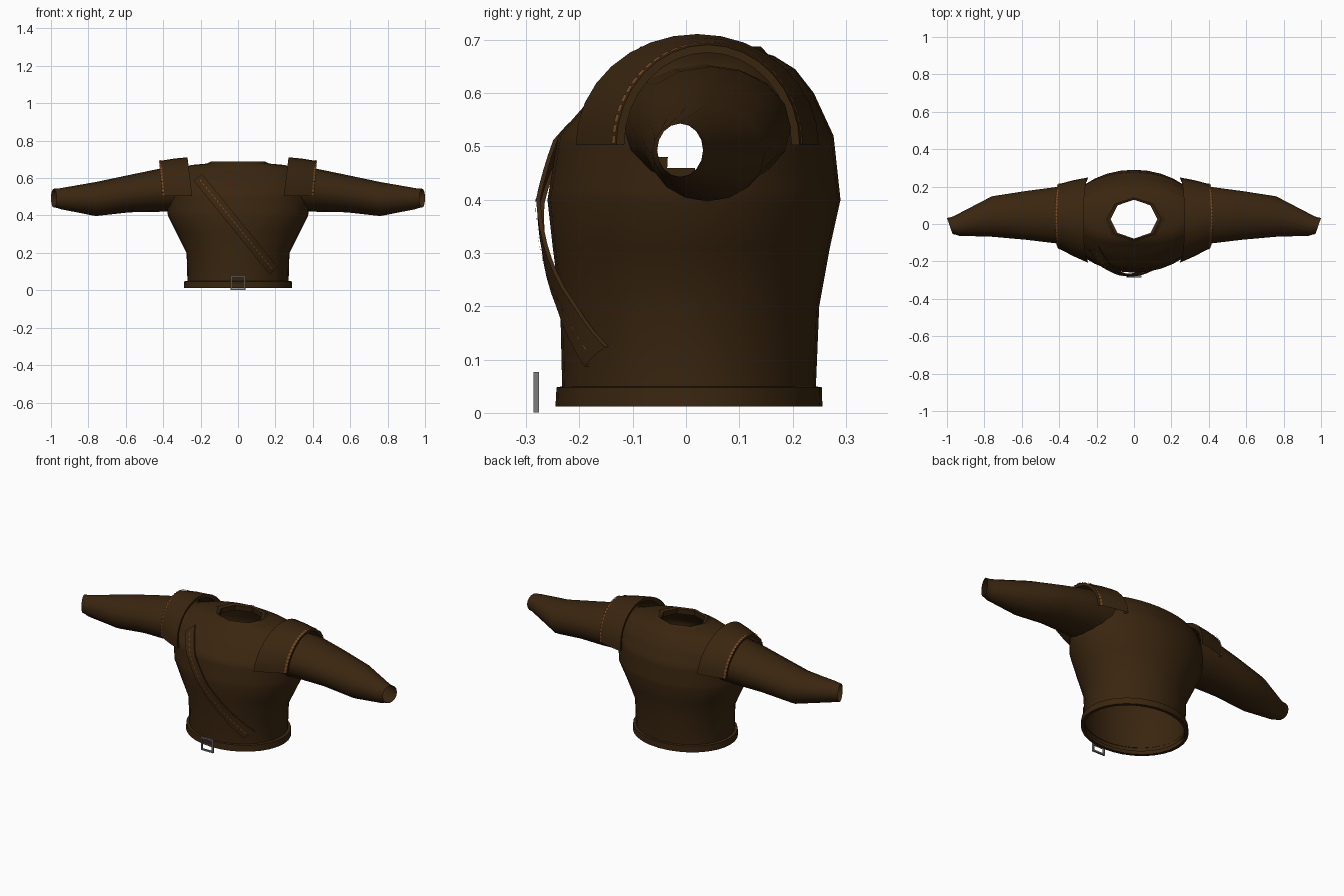
import bpy, bmesh, math
from mathutils import Vector

cube = bpy.data.objects.get("Cube")
if cube:
    bpy.data.objects.remove(cube, do_unlink=True)


def material(name, rgb):
    m = bpy.data.materials.new(name)
    m.use_nodes = True
    m.diffuse_color = (*rgb, 1)
    m.node_tree.nodes["Principled BSDF"].inputs["Base Color"].default_value = (*rgb, 1)
    return m


LEATHER = material("dark leather", (0.042, 0.019, 0.005))
THREAD = material("tan thread", (0.2, 0.07, 0.02))
METAL = material("grey metal", (0.2, 0.2, 0.2))


def finish(name, bm, mat, outward=True, angle=35):
    if outward:
        bmesh.ops.recalc_face_normals(bm, faces=bm.faces)
    me = bpy.data.meshes.new(name)
    bm.to_mesh(me)
    bm.free()
    me.materials.append(mat)
    ob = bpy.data.objects.new(name, me)
    bpy.context.collection.objects.link(ob)
    bpy.ops.object.select_all(action="DESELECT")
    ob.select_set(True)
    bpy.context.view_layer.objects.active = ob
    bpy.ops.object.shade_smooth_by_angle(angle=math.radians(angle))
    return ob


def loft(rows, closed=True):
    """Skin a list of point rows with quads."""
    bm = bmesh.new()
    grid = [[bm.verts.new(p) for p in row] for row in rows]
    n = len(grid[0])
    for a, b in zip(grid, grid[1:]):
        for i in range(n if closed else n - 1):
            j = (i + 1) % n
            bm.faces.new((a[i], a[j], b[j], b[i]))
    return bm


def box(bm, center, size):
    r = bmesh.ops.create_cube(bm, size=1)
    for v in r["verts"]:
        v.co = Vector(center) + Vector(c * s for c, s in zip(v.co, size))


# Torso profile: height, half width, front y, back y
TORSO = [(.03, .27, -.232, .243), (.2, .275, -.236, .25), (.31, .33, -.25, .27),
         (.40, .375, -.26, .29), (.52, .39, -.24, .277), (.6, .37, -.17, .24),
         (.645, .33, -.12, .205), (.67, .25, -.10, .165), (.68, .14, -.08, .13)]


def section(z):
    for a, b in zip(TORSO, TORSO[1:]):
        if z <= b[0]:
            t = max(0, (z - a[0]) / (b[0] - a[0]))
            return [p + (q - p) * t for p, q in zip(a[1:], b[1:])]
    return TORSO[-1][1:]


def oval(z, rx, front, back, n=32):
    yc, ry = (front + back) / 2, (back - front) / 2
    return [(rx * math.cos(math.tau * i / n), yc + ry * math.sin(math.tau * i / n), z)
            for i in range(n)]


def front_y(x, z):
    rx, f, b = section(z)
    return (f + b) / 2 - (b - f) / 2 * math.sqrt(max(0, 1 - (x / rx) ** 2))


# Torso, open at neck, hem and both armholes
levels = sorted({r[0] for r in TORSO} | {.42 + .02 * i for i in range(12)})
bm = loft([oval(z, *section(z)) for z in levels])


def in_armhole(v):
    x, y, z = v.co
    return abs(x) > .28 and ((y - .035) / .15) ** 2 + ((z - .54) / .11) ** 2 < .95


bmesh.ops.delete(bm, geom=[f for f in bm.faces if all(map(in_armhole, f.verts))],
                 context="FACES")
finish("torso", bm, LEATHER)

# Folded collar
finish("collar", loft([oval(*r, n=8) for r in
       [(.672, .18, -.10, .155), (.688, .145, -.085, .14),
        (.682, .125, -.078, .13), (.65, .13, -.082, .135)]]), LEATHER, False)

# Belt around the hem
belt = [(.012, .272, -.228, .238), (.012, .29, -.245, .256),
        (.048, .288, -.243, .255), (.05, .27, -.23, .242)]
finish("belt", loft([oval(*r) for r in belt]), LEATHER, False)

# Buckle frame, centre bar and prong
bm = bmesh.new()
for s in (-1, 1):
    box(bm, (s * .035, -.281, .039), (.008, .01, .076))
    box(bm, (0, -.281, .039 + s * .034), (.076, .01, .008))
box(bm, (0, -.281, .04), (.05, .008, .006))
finish("buckle", bm, METAL)

# Chest strap following the body, with a dashed centre seam
START, END = Vector((-.215, .605)), Vector((.19, .105))
ALONG = (END - START).normalized()
ACROSS = Vector((-ALONG.y, ALONG.x))


def on_strap(t, offset, lift):
    p = START.lerp(END, t) + ACROSS * offset
    return (p.x, front_y(p.x, p.y) - lift - .014 * math.sin(math.pi * t), p.y)


STEPS = 18
rows = []
for i in range(STEPS + 1):
    t = i / STEPS
    rows.append([on_strap(t, o, h) for o, h in
                 ((-.029, .0), (-.029, .008), (0, .009), (.029, .008), (.029, .0))])
finish("chest_strap", loft(rows, False), LEATHER)

bm = bmesh.new()
for i in range(26):
    t = (i + .8) / 27
    bm.faces.new([bm.verts.new(on_strap(t + d, o, .0115))
                  for d, o in ((0, -.002), (.02, -.002), (.02, .002), (0, .002))])
finish("strap_stitches", bm, THREAD)

# Sleeve rings: x, centre y, centre z, radius y, radius z, slant
SLEEVE = [(.28, .035, .54, .16, .115, 0), (.42, .047, .535, .15, .115, 0),
          (.58, .046, .517, .13, .1, 0), (.76, .04, .488, .108, .091, 0),
          (.95, -.011, .49, .052, .056, .3), (.965, -.011, .492, .047, .052, .35),
          (.985, -.011, .493, .043, .05, .35)]


def sleeve_ring(side, x, yc, zc, ry, rz, slant, n=16):
    ring = []
    for i in range(n):
        a = math.tau * i / n
        dy = ry * math.cos(a)
        ring.append((side * (x + slant * dy), yc + dy, zc + rz * math.sin(a)))
    return ring


def pad_point(side, a, u, lift=0):
    """Shoulder pad arch: a runs front to back, u from neck side to arm side."""
    ry, rz = .228 + (.172 - .228) * u + lift, .208 + (.188 - .208) * u + lift
    up = math.sin(a)
    x = .245 + .025 * up + u * (.158 - .008 * up)
    return (side * x, .021 + .02 * u - ry * math.cos(a), .503 + rz * up)


for side, word in ((1, "left"), (-1, "right")):
    finish(word + "_sleeve", loft([sleeve_ring(side, *r) for r in SLEEVE]), LEATHER)

    # Pad with rolled inner and outer edges
    edge = ((.05, -.022), (0, 0), (.5, .003), (1, 0), (1, -.015))
    rows = [[pad_point(side, math.pi * i / 16, u, h) for u, h in edge] for i in range(17)]
    finish(word + "_shoulder_pad", loft(rows, False), LEATHER)

    # Stitches along the pad's arm edge
    bm = bmesh.new()
    for i in range(30):
        a = math.pi * (i + .15) / 30
        b = a + math.pi * .75 / 30
        bm.faces.new([bm.verts.new(pad_point(side, *p)) for p in
                      ((a, .94, .004), (b, .94, .004), (b, 1.015, .003), (a, 1.015, .003))])
    finish(word + "_pad_stitches", bm, THREAD)
